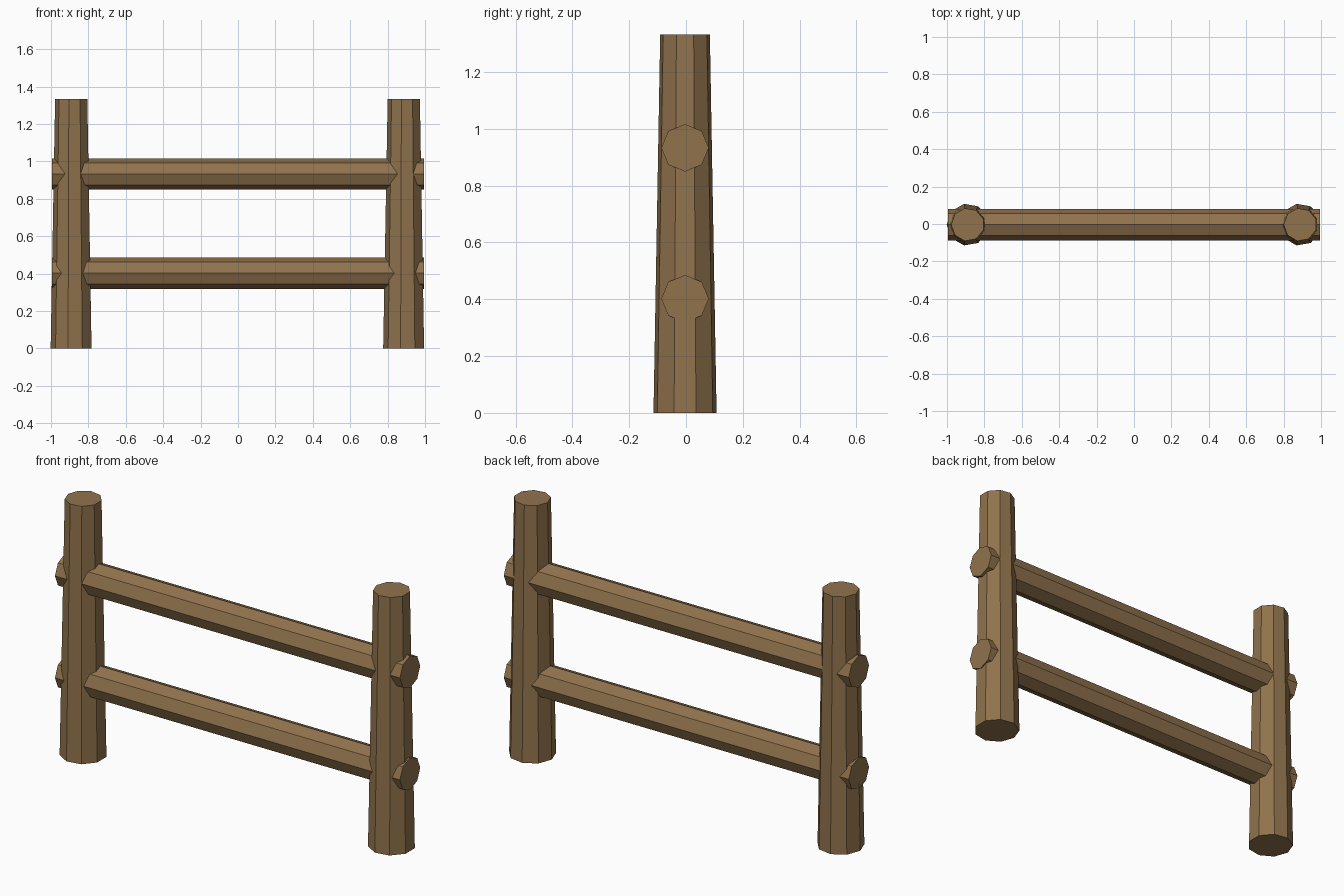
import bpy, bmesh, math
from mathutils import Matrix

if "Cube" in bpy.data.objects:
    bpy.data.objects.remove(bpy.data.objects["Cube"])

wood = bpy.data.materials.new("brown_wood")
wood.diffuse_color = (0.28, 0.17, 0.073, 1)
wood.use_nodes = True
wood.node_tree.nodes["Principled BSDF"].inputs["Base Color"].default_value = wood.diffuse_color

AXIS_Y = -0.0034      # log axis, so the nine-sided posts are centred on y = 0
POST_X, POST_H = 0.889, 1.333


def log(name, sides, r1, r2, length, matrix):
    """Flat-shaded capped log along local z, from z = -length/2 to length/2."""
    bm = bmesh.new()
    bmesh.ops.create_cone(bm, cap_ends=True, segments=sides, radius1=r1,
                          radius2=r2, depth=length, matrix=matrix)
    mesh = bpy.data.meshes.new(name)
    bm.to_mesh(mesh)
    bm.free()
    mesh.materials.append(wood)
    obj = bpy.data.objects.new(name, mesh)
    bpy.context.collection.objects.link(obj)
    return obj


# tapered nine-sided posts, one corner pointing to the back
for side, label in ((-1, "left"), (1, "right")):
    place = Matrix.Translation((side * POST_X, AXIS_Y, POST_H / 2))
    # create_cone starts its ring on +x; turn that corner to +y
    log(f"{label}_post", 9, 0.1128, 0.0888, POST_H,
        place @ Matrix.Rotation(math.radians(90), 4, "Z"))

# eight-sided rails running through both posts
for label, z in (("lower", 0.402), ("upper", 0.933)):
    place = Matrix.Translation((0, AXIS_Y, z))
    log(f"{label}_rail", 8, 0.0835, 0.0835, 1.989,
        place @ Matrix.Rotation(math.radians(90), 4, "Y"))
